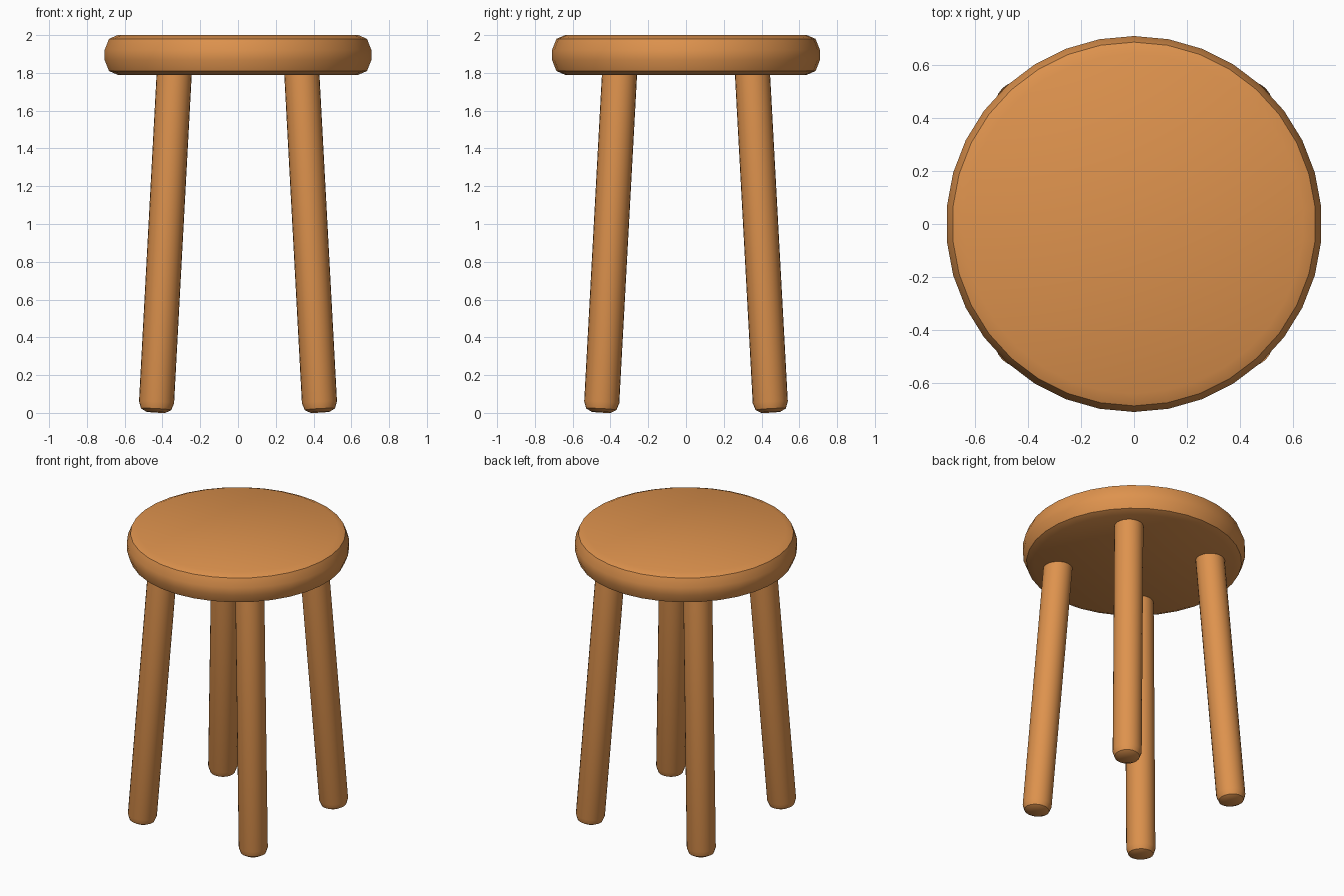
import bpy, bmesh, math
from mathutils import Vector

if "Cube" in bpy.data.objects:
    bpy.data.objects.remove(bpy.data.objects["Cube"])

wood = bpy.data.materials.new("wood")
wood.diffuse_color = (0.73, 0.29, 0.075, 1)
wood.use_nodes = True
wood.node_tree.nodes["Principled BSDF"].inputs["Base Color"].default_value = wood.diffuse_color


def lathe(name, profile, sides, base=(0, 0, 0), axis=(0, 0, 1)):
    """Closed solid of revolution from (radius, height) points, bottom to top."""
    bm = bmesh.new()
    rings = []
    for r, z in profile:
        angles = [math.pi / 2 + math.tau * i / sides for i in range(sides)]
        rings.append([bm.verts.new((r * math.cos(a), r * math.sin(a), z)) for a in angles])
    for low, high in zip(rings, rings[1:]):
        for i in range(sides):
            j = (i + 1) % sides
            bm.faces.new((low[i], low[j], high[j], high[i]))
    bm.faces.new(rings[0][::-1])
    bm.faces.new(rings[-1])
    mesh = bpy.data.meshes.new(name)
    bm.to_mesh(mesh)
    bm.free()
    mesh.materials.append(wood)
    obj = bpy.data.objects.new(name, mesh)
    bpy.context.collection.objects.link(obj)
    obj.location = base
    obj.rotation_euler = Vector((0, 0, 1)).rotation_difference(Vector(axis)).to_euler()
    bpy.ops.object.select_all(action='DESELECT')
    obj.select_set(True)
    bpy.context.view_layer.objects.active = obj
    bpy.ops.object.shade_smooth_by_angle(angle=math.radians(30))
    return obj


# Round seat with softened rims
lathe("seat", [(0.64, 1.79), (0.686, 1.81), (0.709, 1.868),
               (0.709, 1.922), (0.686, 1.98), (0.64, 2.0)], 34)

# Four splayed legs with rounded feet
for side, sx in (("left", -1), ("right", 1)):
    for end, sy in (("front", -1), ("back", 1)):
        foot = Vector((0.434 * sx, 0.449 * sy, 0.004))
        top = Vector((0.336 * sx, 0.35 * sy, 1.83))
        axis = top - foot
        lathe(f"{end}_{side}_leg", [(0.052, 0), (0.08, 0.015), (0.093, 0.052),
                                    (0.093, axis.length)], 24, foot, axis)
